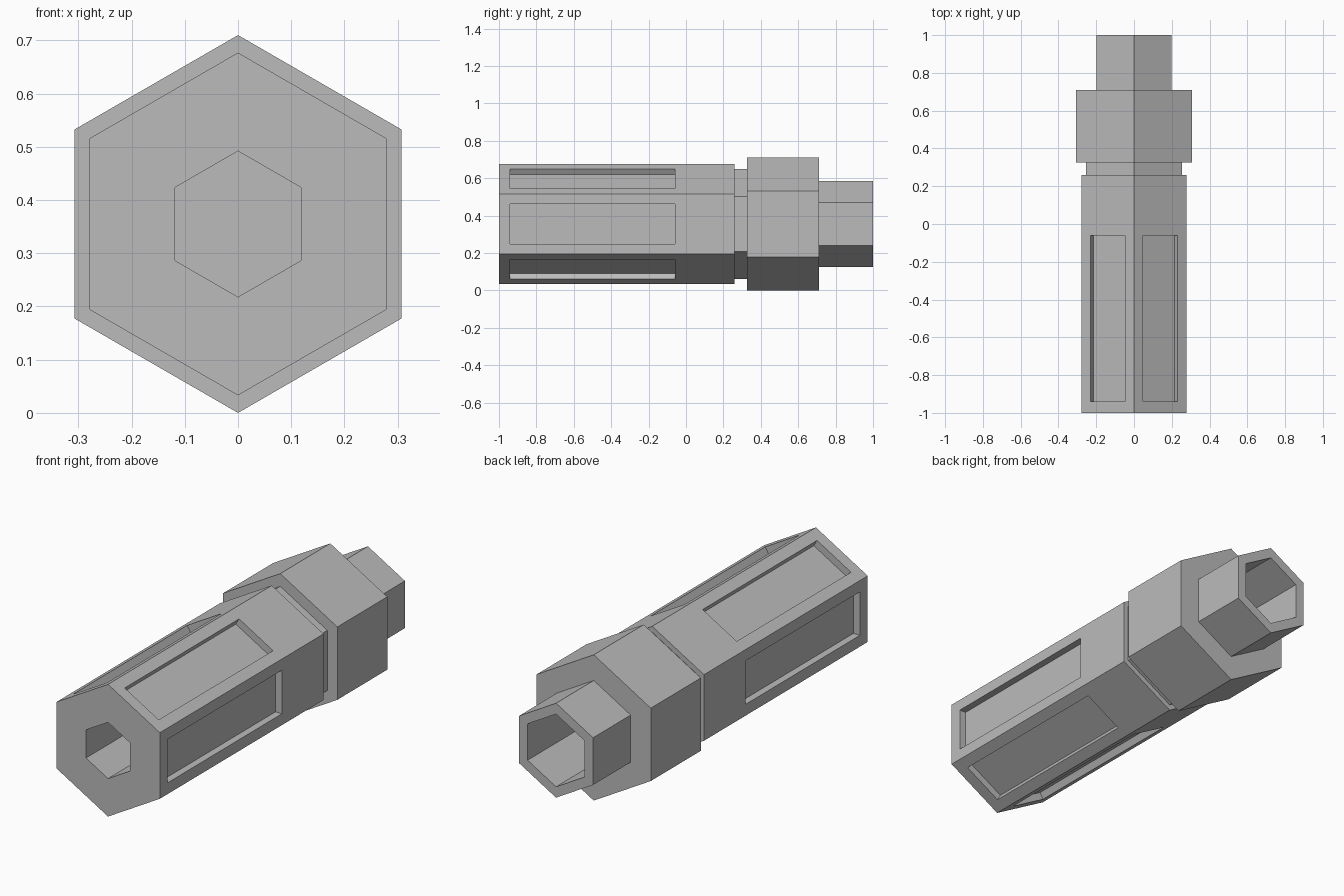
import bpy, bmesh, math

cube = bpy.data.objects.get("Cube")
if cube:
    bpy.data.objects.remove(cube, do_unlink=True)

CENTRE_Z = 0.355

grey = bpy.data.materials.new("plain_grey")
grey.use_nodes = True
colour = (0.5, 0.5, 0.5, 1)
grey.diffuse_color = colour
grey.node_tree.nodes["Principled BSDF"].inputs["Base Color"].default_value = colour


def hex_shell(profile):
    """Closed hexagonal shell along y, from (y, corner radius) stations."""
    bm = bmesh.new()
    rings = []
    for y, r in profile:
        angles = [math.radians(90 + 60 * k) for k in range(6)]
        rings.append([bm.verts.new((r * math.cos(a), y, CENTRE_Z + r * math.sin(a)))
                      for a in angles])
    for a, b in zip(rings, rings[1:]):
        for k in range(6):
            n = (k + 1) % 6
            bm.faces.new((a[k], a[n], b[n], b[k]))
    bm.faces.new(rings[0])
    bm.faces.new(rings[-1])
    bmesh.ops.recalc_face_normals(bm, faces=bm.faces)
    return bm


def finish(bm, name):
    mesh = bpy.data.meshes.new(name)
    bm.to_mesh(mesh)
    bm.free()
    mesh.materials.append(grey)
    obj = bpy.data.objects.new(name, mesh)
    bpy.context.collection.objects.link(obj)


# Grip: hexagonal bar with a blind bore in its front end
grip = hex_shell([(-0.4, 0.137), (-1, 0.137), (-1, 0.322), (0.26, 0.322)])

# Recessed panel on each flat of the grip
grip.normal_update()
flats = [f for f in grip.faces
         if abs(f.normal.y) < 0.1 and f.calc_area() > 0.3]
bmesh.ops.inset_individual(grip, faces=flats, thickness=0.078)
for f in flats:
    middle = f.calc_center_median().y
    for v in f.verts:
        v.co.y = -0.94 if v.co.y < middle else -0.06
bmesh.ops.inset_individual(grip, faces=flats, thickness=0, depth=-0.035)
finish(grip, "grip")

# Head: neck, collar and end tube with a blind socket in the back
head = hex_shell([(0.26, 0.293), (0.325, 0.293), (0.325, 0.355), (0.71, 0.355),
                  (0.71, 0.23), (1, 0.23), (1, 0.177), (0.5, 0.177)])
finish(head, "head")
